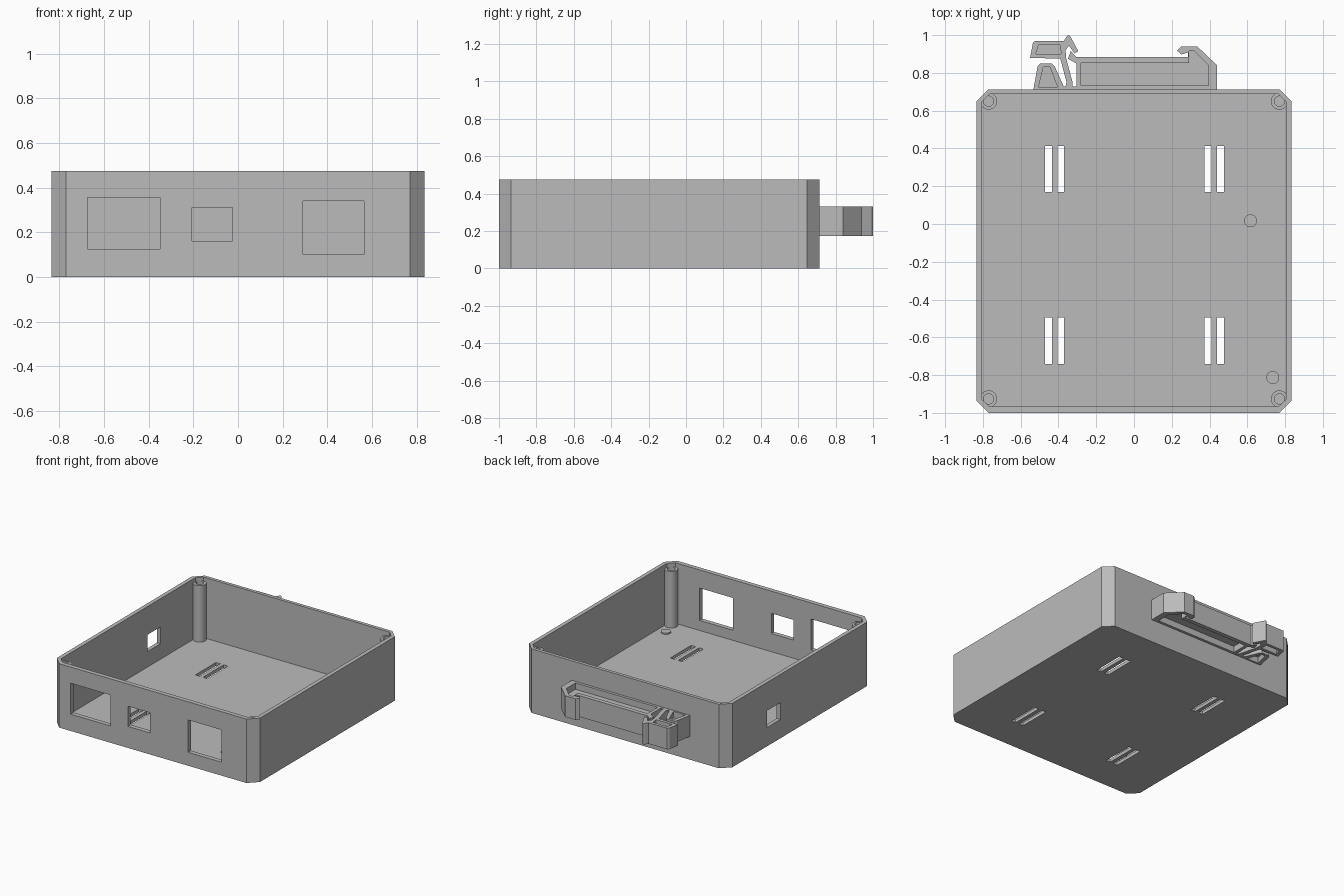
import bpy, bmesh, math

if "Cube" in bpy.data.objects:
    bpy.data.objects.remove(bpy.data.objects["Cube"])

grey = bpy.data.materials.new("plain grey plastic")
grey.diffuse_color = (0.5, 0.5, 0.5, 1)
grey.use_nodes = True
grey.node_tree.nodes["Principled BSDF"].inputs["Base Color"].default_value = grey.diffuse_color


def prism(name, pts, z0, z1):
    """Extrude an xy outline from z0 to z1."""
    bm = bmesh.new()
    face = bm.faces.new([bm.verts.new((x, y, z0)) for x, y in pts])
    ext = bmesh.ops.extrude_face_region(bm, geom=[face])
    top = [v for v in ext["geom"] if isinstance(v, bmesh.types.BMVert)]
    bmesh.ops.translate(bm, verts=top, vec=(0, 0, z1 - z0))
    bmesh.ops.recalc_face_normals(bm, faces=bm.faces)
    me = bpy.data.meshes.new(name)
    bm.to_mesh(me)
    bm.free()
    me.materials.append(grey)
    ob = bpy.data.objects.new(name, me)
    bpy.context.collection.objects.link(ob)
    return ob


def box(name, x0, x1, y0, y1, z0, z1):
    return prism(name, [(x0, y0), (x1, y0), (x1, y1), (x0, y1)], z0, z1)


def disc(name, x, y, r, z0, z1, n=32):
    ring = [(x + r * math.cos(2 * math.pi * i / n),
             y + r * math.sin(2 * math.pi * i / n)) for i in range(n)]
    return prism(name, ring, z0, z1)


def chamfered(x, y0, y1, c):
    return [(-x + c, y0), (x - c, y0), (x, y0 + c), (x, y1 - c),
            (x - c, y1), (-x + c, y1), (-x, y1 - c), (-x, y0 + c)]


def cut(ob, cutters):
    """Subtract each cutter, then remove it."""
    bpy.context.view_layer.objects.active = ob
    for c in cutters:
        m = ob.modifiers.new("cut", 'BOOLEAN')
        m.operation, m.solver, m.object = 'DIFFERENCE', 'EXACT', c
        bpy.ops.object.modifier_apply(modifier=m.name)
        bpy.data.objects.remove(c)


def smooth(ob):
    bpy.ops.object.select_all(action='DESELECT')
    ob.select_set(True)
    bpy.context.view_layer.objects.active = ob
    bpy.ops.object.shade_smooth_by_angle(angle=math.radians(30))


# Open case with cavity
FLOOR = 0.025
case = prism("case", chamfered(0.835, -1, 0.713, 0.065), 0, 0.475)
cutters = [prism("cavity", chamfered(0.805, -0.967, 0.688, 0.04), FLOOR, 0.6)]
# Front windows and left side window
for x0, x1, z0, z1 in [(-0.675, -0.35, 0.125, 0.355),
                       (-0.205, -0.025, 0.16, 0.31),
                       (0.29, 0.565, 0.1, 0.34)]:
    cutters.append(box("window", x0, x1, -1.1, -0.93, z0, z1))
cutters.append(box("side_window", -0.9, -0.78, 0.085, 0.24, 0.14, 0.265))
# Paired strap slots in the floor
for x in (-0.452, -0.388, 0.392, 0.458):
    for y0, y1 in ((0.17, 0.412), (-0.74, -0.495)):
        cutters.append(box("slot", x - 0.018, x + 0.018, y0, y1, -0.1, 0.1))
cut(case, cutters)

# Corner screw posts
for x in (-0.77, 0.77):
    for y in (-0.926, 0.65):
        post = disc("screw_post", x, y, 0.045, 0.01, 0.445)
        cut(post, [disc("screw_hole", x, y, 0.027, 0.1, 0.6)])
        smooth(post)

# Small round pads on the floor
for x, y in ((0.617, 0.017), (0.735, -0.813)):
    smooth(disc("floor_pad", x, y, 0.034, 0.01, FLOOR + 0.01))

# Rail clip on the back
Z0, Z1, W0, W1 = 0.173, 0.33, 0.22, 0.283


def clip_part(name, outline, pocket=None):
    """Clip profile, hollowed from both sides to leave a middle web."""
    ob = prism(name, outline, Z0, Z1)
    if pocket:
        cut(ob, [prism("pocket", pocket, W1, Z1 + 0.1),
                 prism("pocket", pocket, Z0 - 0.1, W0)])


clip_part("clip_body",
          [(-0.305, 0.70), (0.44, 0.70), (0.44, 0.84), (0.335, 0.94),
           (0.25, 0.94), (0.228, 0.918), (0.25, 0.897), (0.285, 0.908),
           (0.285, 0.884), (-0.305, 0.884), (-0.335, 0.915),
           (-0.35, 0.875), (-0.305, 0.85)],
          [(-0.28, 0.733), (0.395, 0.733), (0.395, 0.84), (0.32, 0.915),
           (0.29, 0.915), (0.29, 0.852), (-0.28, 0.852)])
clip_part("clip_foot",
          [(-0.535, 0.70), (-0.51, 0.835), (-0.495, 0.85), (-0.435, 0.85),
           (-0.42, 0.835), (-0.375, 0.735), (-0.36, 0.70)],
          [(-0.505, 0.725), (-0.48, 0.83), (-0.445, 0.83), (-0.405, 0.725)])
clip_part("clip_latch",
          [(-0.55, 0.88), (-0.535, 0.96), (-0.525, 0.97), (-0.37, 0.97),
           (-0.355, 0.995), (-0.345, 1.0), (-0.335, 0.99), (-0.295, 0.915),
           (-0.315, 0.903), (-0.345, 0.945), (-0.362, 0.92), (-0.36, 0.88),
           (-0.325, 0.75), (-0.325, 0.70), (-0.37, 0.70), (-0.357, 0.75),
           (-0.39, 0.875)],
          [(-0.52, 0.9), (-0.505, 0.948), (-0.392, 0.948), (-0.385, 0.9)])
clip_part("clip_spring_root",
          [(-0.38, 0.70), (-0.30, 0.70), (-0.30, 0.728), (-0.38, 0.728)])
